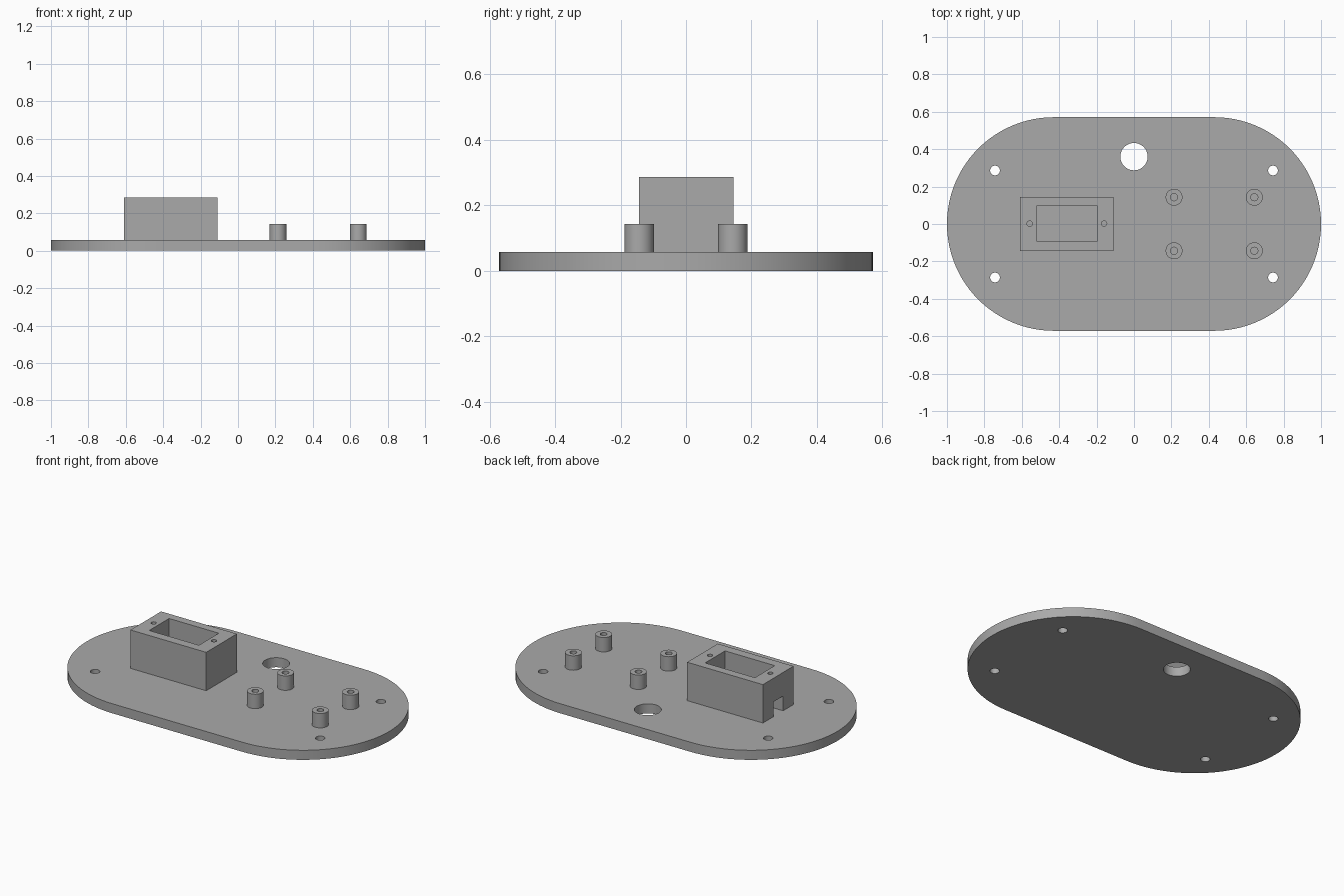
import bpy, bmesh
from math import pi, cos, sin

cube = bpy.data.objects.get("Cube")
if cube:
    bpy.data.objects.remove(cube)

grey = bpy.data.materials.new("plain_grey")
grey.use_nodes = True
GREY = (0.40, 0.40, 0.40, 1)
grey.diffuse_color = GREY
grey.node_tree.nodes["Principled BSDF"].inputs["Base Color"].default_value = GREY

PLATE_TOP, POST_TOP, BOX_TOP = 0.057, 0.143, 0.286


def arc(cx, cy, r, start, end, n):
    """Points along an arc, without the end point."""
    return [(cx + r * cos(start + (end - start) * i / n),
             cy + r * sin(start + (end - start) * i / n)) for i in range(n)]


def circle(cx, cy, r, n=32):
    return arc(cx, cy, r, 0, 2 * pi, n)


def rect(x0, x1, y0, y1):
    return [(x0, y0), (x1, y0), (x1, y1), (x0, y1)]


def prism(name, outline, z0, z1):
    """Extrude a closed outline from z0 up to z1."""
    bm = bmesh.new()
    base = bm.faces.new([bm.verts.new((x, y, z0)) for x, y in outline])
    top = bmesh.ops.extrude_face_region(bm, geom=[base])["geom"]
    bmesh.ops.translate(bm, vec=(0, 0, z1 - z0),
                        verts=[g for g in top if isinstance(g, bmesh.types.BMVert)])
    bmesh.ops.recalc_face_normals(bm, faces=bm.faces)
    mesh = bpy.data.meshes.new(name)
    bm.to_mesh(mesh)
    bm.free()
    mesh.materials.append(grey)
    obj = bpy.data.objects.new(name, mesh)
    bpy.context.collection.objects.link(obj)
    return obj


def cut(obj, cutters):
    """Subtract the cutters one by one, then remove them."""
    bpy.context.view_layer.objects.active = obj
    for cutter in cutters:
        cutter.hide_render = True
        mod = obj.modifiers.new("cut", "BOOLEAN")
        mod.operation, mod.solver, mod.object = "DIFFERENCE", "EXACT", cutter
        bpy.ops.object.modifier_apply(modifier=mod.name)
        bpy.data.objects.remove(cutter)


# Base plate: rounded ends, four corner holes and one cable hole
END_X, END_R = 0.429, 0.571
ends = (arc(END_X, 0, END_R, -pi / 2, pi / 2, 48) + [(END_X, END_R)]
        + arc(-END_X, 0, END_R, pi / 2, 3 * pi / 2, 48) + [(-END_X, -END_R)])
plate = prism("base_plate", ends, 0, PLATE_TOP)
holes = [circle(sx * 0.743, sy * 0.286, 0.026) for sx in (-1, 1) for sy in (-1, 1)]
holes.append(circle(0, 0.36, 0.073, 48))
cut(plate, [prism("hole_cutter", h, -0.1, 0.2) for h in holes])

# Motor housing: open pocket, two screw holes and a cable notch in the end wall
housing = prism("motor_housing", rect(-0.609, -0.109, -0.144, 0.145), PLATE_TOP, BOX_TOP)
cut(housing, [
    prism("pocket_cutter", rect(-0.522, -0.194, -0.091, 0.096), 0, 0.4),
    prism("notch_cutter", rect(-0.7, -0.45, -0.046, 0.046), 0, 0.145),
    prism("screw_cutter", circle(-0.558, 0.002, 0.0145, 24), 0.17, 0.4),
    prism("screw_cutter", circle(-0.16, 0.002, 0.0145, 24), 0.17, 0.4),
])

# Four hollow mounting posts
for x in (0.214, 0.643):
    for y in (-0.143, 0.143):
        post = prism("mounting_post", circle(x, y, 0.045), PLATE_TOP, POST_TOP)
        cut(post, [prism("bore_cutter", circle(x, y, 0.019, 24), 0, 0.3)])

# Smooth the round walls, keep the rims sharp
bpy.ops.object.select_all(action="DESELECT")
for obj in bpy.context.collection.objects:
    if obj.type == "MESH" and grey.name in obj.data.materials:
        obj.select_set(True)
        bpy.context.view_layer.objects.active = obj
bpy.ops.object.shade_smooth_by_angle(angle=pi / 6)
